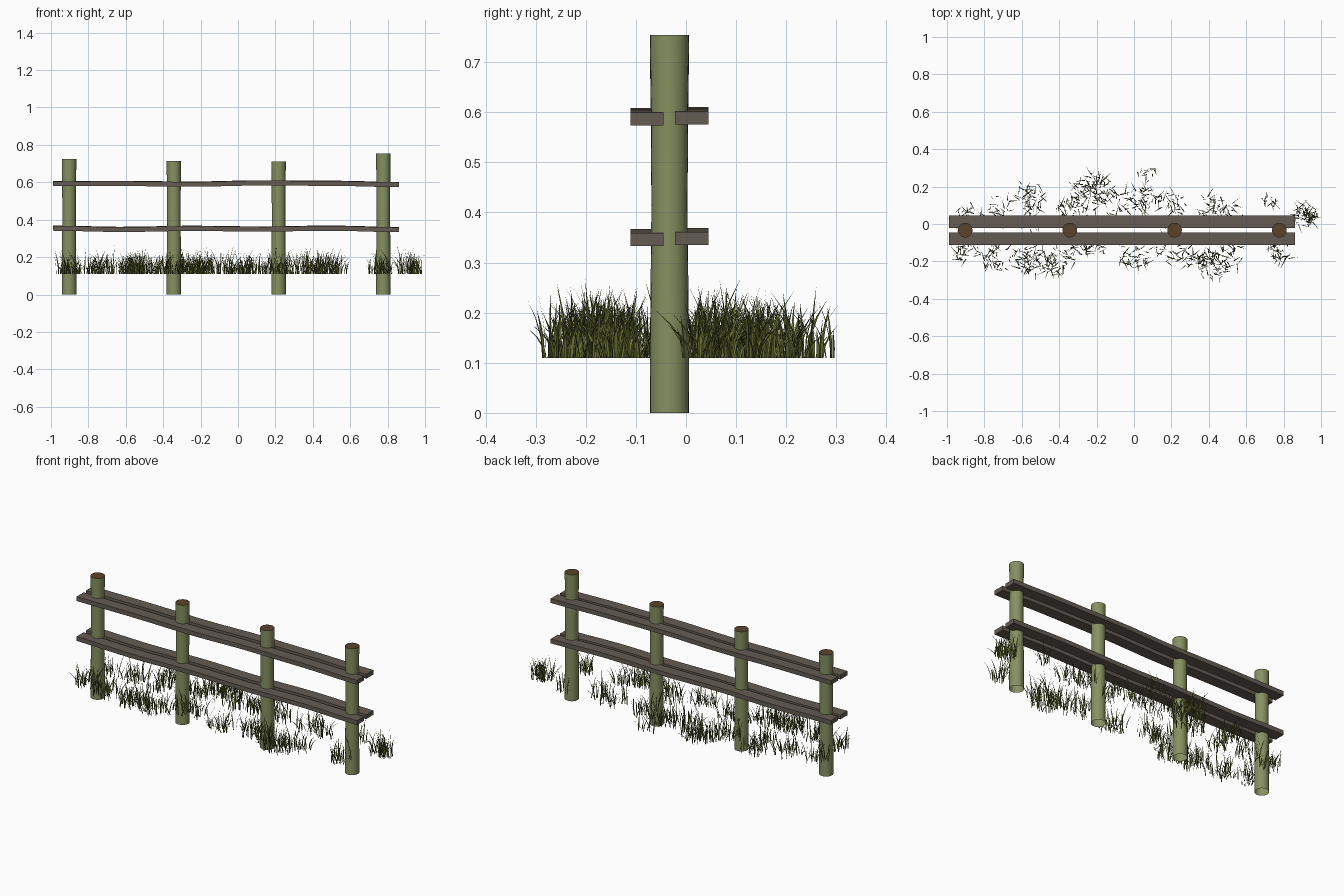
import bpy, bmesh, math, random
from mathutils import Vector

random.seed(7)
cube = bpy.data.objects.get("Cube")
if cube:
    bpy.data.objects.remove(cube)


def material(name, rgb):
    m = bpy.data.materials.new(name)
    m.use_nodes = True
    m.diffuse_color = (*rgb, 1)
    m.node_tree.nodes["Principled BSDF"].inputs["Base Color"].default_value = (*rgb, 1)
    return m


POST = material("mossy green wood", (0.24, 0.28, 0.12))
CUT = material("brown cut wood", (0.10, 0.057, 0.024))
RAIL = material("grey brown wood", (0.13, 0.107, 0.088))
GRASS = material("olive grass", (0.15, 0.17, 0.035))
DARK = material("dark grass", (0.085, 0.10, 0.02))


def finish(name, bm, mats, smooth=False):
    me = bpy.data.meshes.new(name)
    bm.to_mesh(me)
    bm.free()
    for m in mats:
        me.materials.append(m)
    ob = bpy.data.objects.new(name, me)
    bpy.context.collection.objects.link(ob)
    if smooth:
        bpy.ops.object.select_all(action='DESELECT')
        ob.select_set(True)
        bpy.context.view_layer.objects.active = ob
        bpy.ops.object.shade_smooth_by_angle(angle=math.radians(40))
    return ob


# Round posts, slightly waisted, open underneath, with brown cut tops
def post(name, x, height, sides=24):
    bm = bmesh.new()
    rings = []
    for t, r in ((0, .039), (.3, .038), (.55, .036), (.8, .037), (1, .039)):
        rings.append([bm.verts.new((x + r * math.cos(a), -.033 + r * math.sin(a), t * height))
                      for a in (math.tau * i / sides for i in range(sides))])
    for lo, hi in zip(rings, rings[1:]):
        for i in range(sides):
            j = (i + 1) % sides
            bm.faces.new((lo[i], lo[j], hi[j], hi[i]))
    bm.faces.new(rings[-1]).material_index = 1
    finish(name, bm, (POST, CUT), True)


for i, h in enumerate((.724, .714, .712, .754)):
    post(f"post_{i + 1}", -.903 + .56 * i, h)


# Gently warped square rails
def rail(name, y0, y1, heights, thick=.026, steps=16):
    bm = bmesh.new()
    rings = []
    for i in range(steps + 1):
        t = i / steps
        k = min(int(t * (len(heights) - 1)), len(heights) - 2)
        f = t * (len(heights) - 1) - k
        f = f * f * (3 - 2 * f)
        z = heights[k] * (1 - f) + heights[k + 1] * f
        x = -.988 + 1.85 * t
        rings.append([bm.verts.new((x, y, z + dz)) for y, dz in
                      ((y0, 0), (y1, 0), (y1, thick), (y0, thick))])
    for a, b in zip(rings, rings[1:]):
        for i in range(4):
            j = (i + 1) % 4
            bm.faces.new((a[i], b[i], b[j], a[j]))
    bm.faces.new(rings[0])
    bm.faces.new(rings[-1][::-1])
    bmesh.ops.recalc_face_normals(bm, faces=bm.faces)
    finish(name, bm, (RAIL,))


UPPER = (.579, .580, .576, .583, .581, .574)
LOWER = (.341, .334, .340, .336, .341, .333)
for level, hs in (("upper", UPPER), ("lower", LOWER)):
    rail(f"{level}_front_rail", -.111, -.045, hs)
    rail(f"{level}_back_rail", -.022, .045, [h + .002 for h in hs])


# Grass blades: thin curved tapering strips growing from the ground line
def blade(bm, x, y):
    height = random.uniform(.04, .11) + random.random() ** 3 * .05
    lean = random.uniform(.01, .065)
    a = random.uniform(0, math.tau)
    d = Vector((math.cos(a), math.sin(a), 0))
    turn = a + random.uniform(.6, 2.5)
    side = Vector((math.cos(turn), math.sin(turn), 0)) * random.uniform(.0022, .0036)
    base = Vector((x, y, .11))
    pairs = []
    for t, w in ((0, .8), (.35, 1), (.7, .6)):
        c = base + d * lean * t ** 2 + Vector((0, 0, height * t))
        pairs.append((bm.verts.new(c - side * w), bm.verts.new(c + side * w)))
    tip = bm.verts.new(base + d * lean + Vector((0, 0, height)))
    faces = [bm.faces.new((p[0], p[1], q[1], q[0])) for p, q in zip(pairs, pairs[1:])]
    faces.append(bm.faces.new((*pairs[-1], tip)))
    tone = int(random.random() < .4)
    for f in faces:
        f.material_index = tone


# Each clump: centre x, centre y, spread, blade count
CLUMPS = {
    "back_grass": ((-.89, .05, .07, 35), (-.73, .07, .08, 35), (-.55, .15, .08, 45),
                   (-.56, .04, .07, 30), (-.33, .08, .08, 40), (-.21, .17, .10, 115),
                   (-.07, .1, .08, 25), (.06, .13, .08, 45), (.07, .28, .05, 10),
                   (.2, .09, .08, 40), (.42, .09, .08, 40), (.53, .06, .05, 20),
                   (.73, .12, .04, 14), (.92, .04, .06, 75)),
    "front_grass": ((-.9, -.13, .07, 40), (-.75, -.18, .08, 45), (-.57, -.2, .08, 60),
                    (-.43, -.2, .08, 65), (-.31, -.14, .08, 40), (-.19, -.11, .06, 25),
                    (.01, -.17, .08, 45), (.2, -.13, .08, 40), (.31, -.18, .06, 35),
                    (.42, -.22, .08, 75), (.52, -.16, .06, 25), (.78, -.15, .06, 35)),
}
for name, clumps in CLUMPS.items():
    bm = bmesh.new()
    for cx, cy, spread, count in clumps:
        for _ in range(count):
            a, r = random.uniform(0, math.tau), spread * random.random() ** .6
            blade(bm, cx + 1.1 * r * math.cos(a), cy + r * math.sin(a))
    finish(name, bm, (GRASS, DARK))
